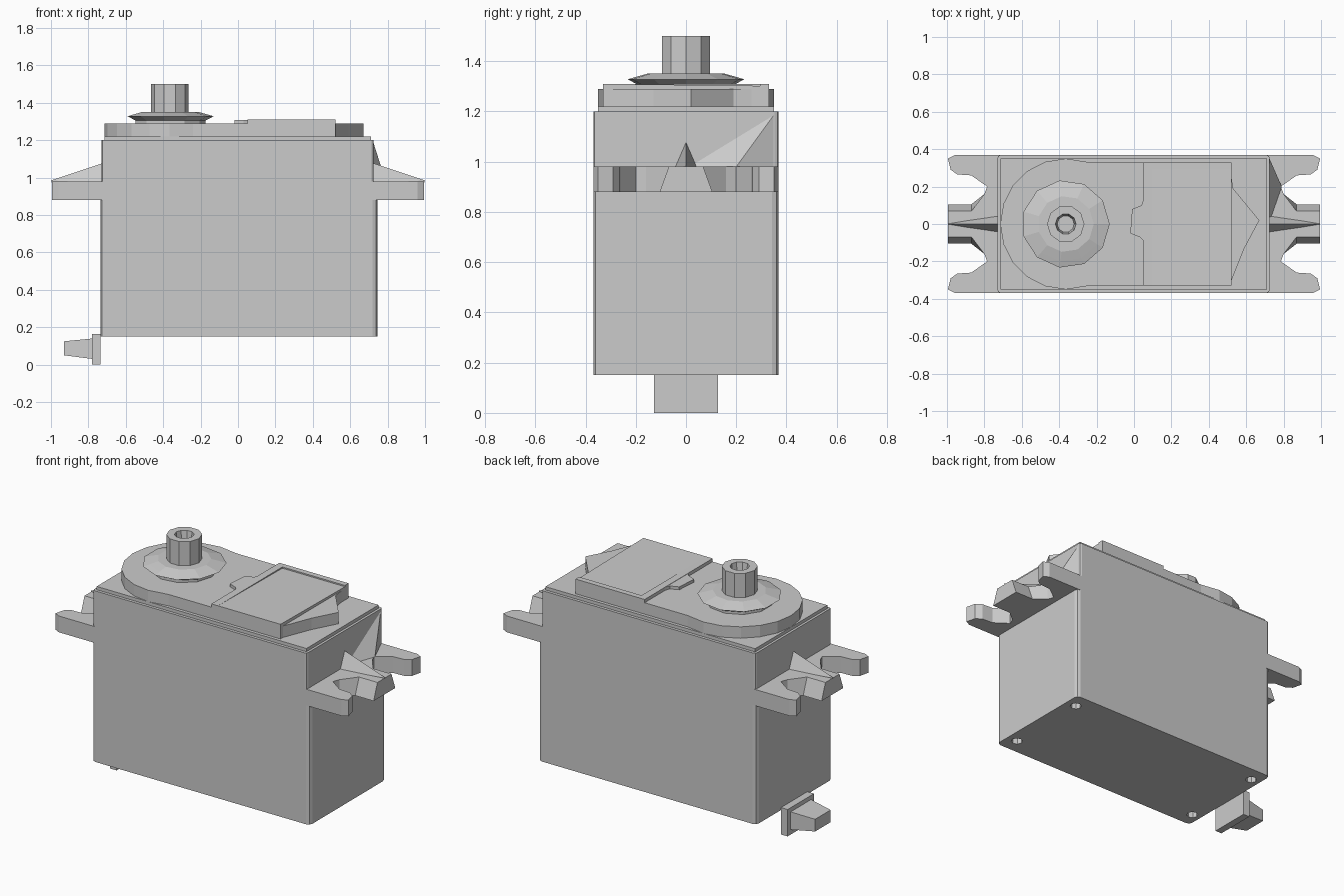
import bpy
import bmesh
from math import cos, sin, pi
from mathutils import Vector

cube = bpy.data.objects.get("Cube")
if cube:
    bpy.data.objects.remove(cube, do_unlink=True)

# One grey plastic for every part
grey = bpy.data.materials.new("grey_plastic")
grey.use_nodes = True
colour = (0.6, 0.6, 0.6, 1)
grey.diffuse_color = colour
grey.node_tree.nodes["Principled BSDF"].inputs["Base Color"].default_value = colour


def finish(name, bm):
    bmesh.ops.recalc_face_normals(bm, faces=bm.faces)
    mesh = bpy.data.meshes.new(name)
    bm.to_mesh(mesh)
    bm.free()
    mesh.materials.append(grey)
    obj = bpy.data.objects.new(name, mesh)
    bpy.context.collection.objects.link(obj)
    return obj


def prism(name, outline, z0, z1):
    """Extrude a plan outline between two heights."""
    bm = bmesh.new()
    face = bm.faces.new([bm.verts.new((x, y, z0)) for x, y in outline])
    ext = bmesh.ops.extrude_face_region(bm, geom=[face])
    top = [v for v in ext["geom"] if isinstance(v, bmesh.types.BMVert)]
    bmesh.ops.translate(bm, verts=top, vec=(0, 0, z1 - z0))
    return finish(name, bm)


def block(name, x0, x1, y0, y1, z0, z1, radius=0):
    """Box, with its upright edges rounded if a radius is given."""
    bm = bmesh.new()
    bmesh.ops.create_cube(bm, size=1)
    for v in bm.verts:
        v.co = Vector(((x0 + x1) / 2 + v.co.x * (x1 - x0),
                       (y0 + y1) / 2 + v.co.y * (y1 - y0),
                       (z0 + z1) / 2 + v.co.z * (z1 - z0)))
    if radius:
        upright = [e for e in bm.edges
                   if abs(e.verts[0].co.z - e.verts[1].co.z) > 0.001]
        bmesh.ops.bevel(bm, geom=upright, offset=radius, segments=2,
                        profile=0.5, affect='EDGES')
    return finish(name, bm)


def hull(name, points):
    """Solid wrapped around a few points."""
    bm = bmesh.new()
    for p in points:
        bm.verts.new(p)
    bmesh.ops.convex_hull(bm, input=bm.verts[:])
    return finish(name, bm)


def lathe(name, profile, centre, sides):
    """Turned part from (radius, height) pairs, capped at both ends."""
    bm = bmesh.new()
    rings = []
    for r, z in profile:
        rings.append([bm.verts.new((centre[0] + r * cos(2 * pi * i / sides),
                                    centre[1] + r * sin(2 * pi * i / sides), z))
                      for i in range(sides)])
    for a, b in zip(rings, rings[1:]):
        for i in range(sides):
            j = (i + 1) % sides
            bm.faces.new((a[i], a[j], b[j], b[i]))
    bm.faces.new(rings[0])
    bm.faces.new(rings[-1])
    return finish(name, bm)


# Case: lower shell, upper shell and the thin lip on top
lower = block("lower_case", -0.735, 0.745, -0.368, 0.368, 0.15, 0.88, 0.025)
block("upper_case", -0.73, 0.725, -0.368, 0.368, 0.88, 1.20, 0.015)
block("top_lip", -0.715, 0.71, -0.35, 0.35, 1.20, 1.22)

# Screw holes in the underside
for sx in (-1, 1):
    for sy in (-1, 1):
        cutter = lathe("screw_hole_cutter", [(0.034, 0.1), (0.034, 0.25)],
                       (0.675 * sx, 0.27 * sy), 8)
        cutter.hide_render = True
        mod = lower.modifiers.new("screw_hole", 'BOOLEAN')
        mod.operation = 'DIFFERENCE'
        mod.solver = 'EXACT'
        mod.object = cutter
        bpy.context.view_layer.objects.active = lower
        bpy.ops.object.modifier_apply(modifier=mod.name)
        bpy.data.objects.remove(cutter, do_unlink=True)

# Raised gear cover: round at the shaft end, blunt point at the other
shaft = (-0.365, 0)
arc = [(shaft[0] + 0.35 * cos(a), 0.35 * sin(a))
       for a in [pi / 2 + pi * i / 10 for i in range(11)]]
tail = [(-0.24, -0.33), (0.51, -0.33), (0.59, -0.13), (0.67, 0.02),
        (0.53, 0.19), (0.51, 0.33), (-0.24, 0.33)]
prism("gear_cover", arc + tail, 1.22, 1.29)

# Lid with a rim along its inner and back edges
block("lid_panel", 0.05, 0.52, -0.33, 0.33, 1.22, 1.298)
block("lid_inner_rim", 0.05, 0.095, -0.33, 0.33, 1.29, 1.31)
block("lid_back_rim", 0.05, 0.52, 0.295, 0.33, 1.29, 1.31)
hull("lid_slope", [(x, y, z) for x in (0.095, 0.52)
                   for y, z in ((-0.33, 1.297), (-0.33, 1.31),
                                (0.295, 1.297), (0.295, 1.302))])
prism("lid_tab", [(0.06, 0.16), (0.04, 0.1), (-0.01, 0.08), (-0.02, -0.05),
                  (0.03, -0.07), (0.06, -0.1)], 1.28, 1.308)

# Bearing collar and output shaft with its screw socket
lathe("bearing_collar", [(0.19, 1.28), (0.19, 1.305), (0.235, 1.328),
                         (0.20, 1.338), (0.15, 1.352)], shaft, 11)
lathe("output_shaft", [(0.1, 1.33), (0.1, 1.50), (0.055, 1.50),
                       (0.045, 1.43)], shaft, 10)

# Mounting ears: forked plate and thin gusset at each end
half = [(0.70, 0.368), (0.96, 0.368), (0.995, 0.35), (0.98, 0.29),
        (0.945, 0.265), (0.87, 0.26), (0.785, 0.2), (0.80, 0.16),
        (0.87, 0.105), (0.995, 0.105)]
ear = half + [(x, -y) for x, y in reversed(half)]
for side, s in (("left", 1), ("right", -1)):
    plate = prism(side + "_mounting_ear", [(s * x, y) for x, y in ear], 0.88, 0.98)
    # Narrow the top of the middle prong
    for v in plate.data.vertices:
        if abs(v.co.y) < 0.11 and v.co.z > 0.95:
            v.co.y *= 0.65
    hull(side + "_gusset", [(s * 0.70, 0, 1.085), (s * 0.70, 0.05, 0.97),
                            (s * 0.70, -0.05, 0.97), (s, 0, 0.985),
                            (s * 0.99, 0, 0.96)])

# Sloping web on the left end
hull("left_corner_web", [(0.72, 0.36, 1.20), (0.72, 0.0, 0.98),
                         (0.79, 0.2, 0.98), (0.72, 0.36, 0.98)])

# Cable outlet: flat collar and tapered strain relief
block("cable_collar", -0.78, -0.735, -0.128, 0.128, 0.0, 0.165)
hull("cable_strain_relief",
     [(x, sy * w, z) for x, w, zs in ((-0.775, 0.10, (0.03, 0.14)),
                                      (-0.93, 0.075, (0.05, 0.125)))
      for sy in (-1, 1) for z in zs])
